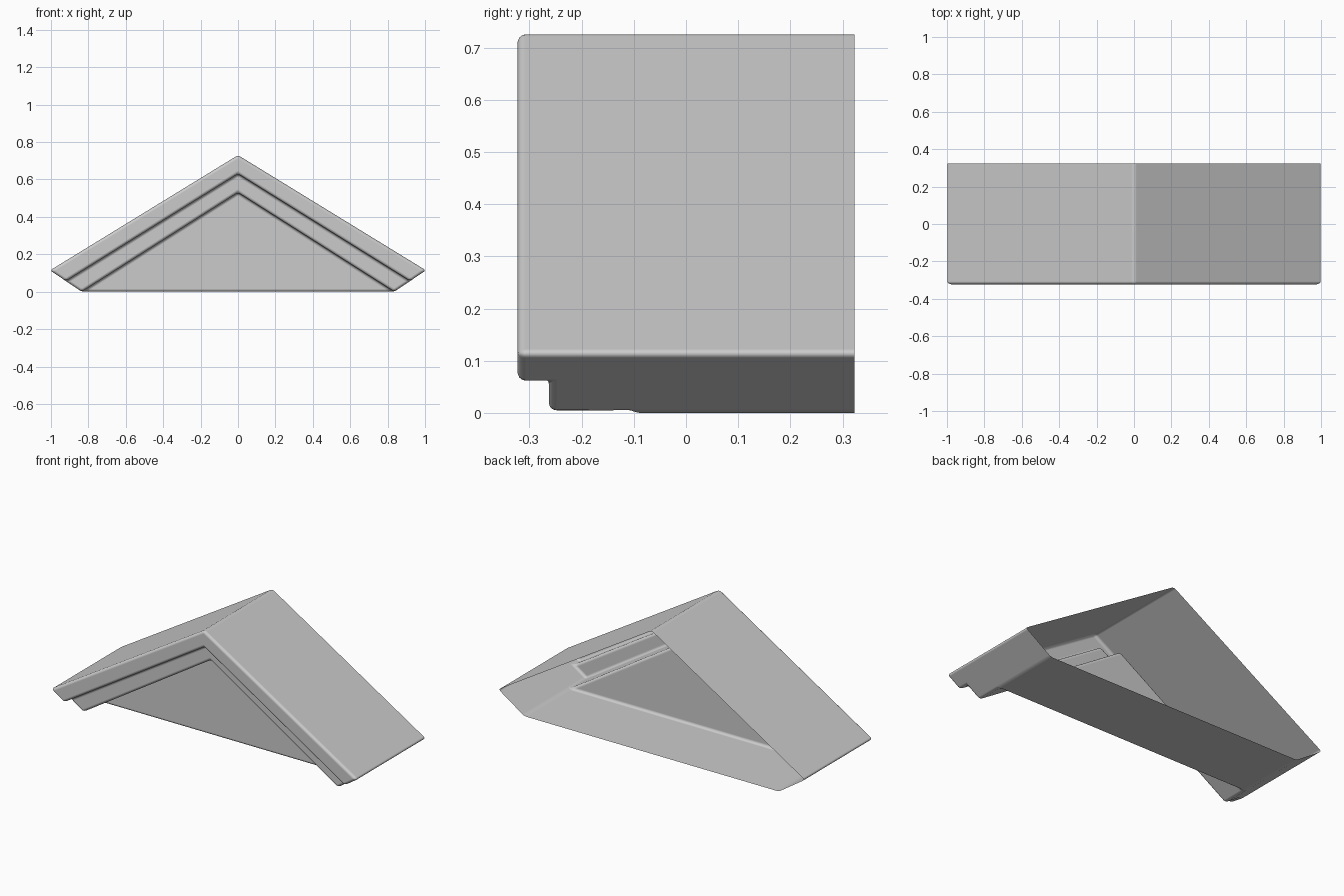
import bpy, bmesh, math

if "Cube" in bpy.data.objects:
    bpy.data.objects.remove(bpy.data.objects["Cube"])

# Chevron outlines (half width, end height, peak height): roof, first step, second step
ROOF = (1.005, 0.114, 0.730)
STEP = (0.920, 0.057, 0.630)
INNER = (0.835, 0.000, 0.530)
BACK, FRONT, MID, PANEL = 0.3225, -0.3225, -0.263, -0.105

# Cross-section of the gable moulding, from the open back edge to the recessed panel
section = [(ROOF, BACK), (ROOF, FRONT), (STEP, FRONT),
           (STEP, MID), (INNER, MID), (INNER, PANEL)]

bm = bmesh.new()


def chevron(outline, y):
    w, end, peak = outline
    return [bm.verts.new(p) for p in ((-w, y, end), (0, y, peak), (w, y, end))]


rows = [chevron(o, y) for o, y in section]

# Roof slopes, stepped front and soffit
for a, b in zip(rows, rows[1:]):
    for i in (0, 1):
        bm.faces.new((a[i], a[i + 1], b[i + 1], b[i]))

# Recessed panel, floor and slanted eave ends (back stays open)
bm.faces.new(rows[-1])
w, end, _ = INNER
left = bm.verts.new((-w, BACK, end))
right = bm.verts.new((w, BACK, end))
bm.faces.new((left, right, rows[-1][2], rows[-1][0]))
bm.faces.new([r[0] for r in rows] + [left])
bm.faces.new([r[2] for r in rows] + [right])
bmesh.ops.recalc_face_normals(bm, faces=bm.faces)

# Make the open shell face outward
bm.faces.ensure_lookup_table()
bm.normal_update()
if bm.faces[0].normal.z < 0:
    bmesh.ops.reverse_faces(bm, faces=bm.faces)

mesh = bpy.data.meshes.new("gable_roof")
bm.to_mesh(mesh)
bm.free()
roof = bpy.data.objects.new("gable_roof", mesh)
bpy.context.collection.objects.link(roof)

# Soft rounded edges
bevel = roof.modifiers.new("rounded_edges", 'BEVEL')
bevel.width = 0.016
bevel.segments = 4
bevel.limit_method = 'ANGLE'
bevel.angle_limit = math.radians(25)
bevel.harden_normals = True

bpy.context.view_layer.objects.active = roof
roof.select_set(True)
bpy.ops.object.shade_smooth_by_angle(angle=math.radians(40))
